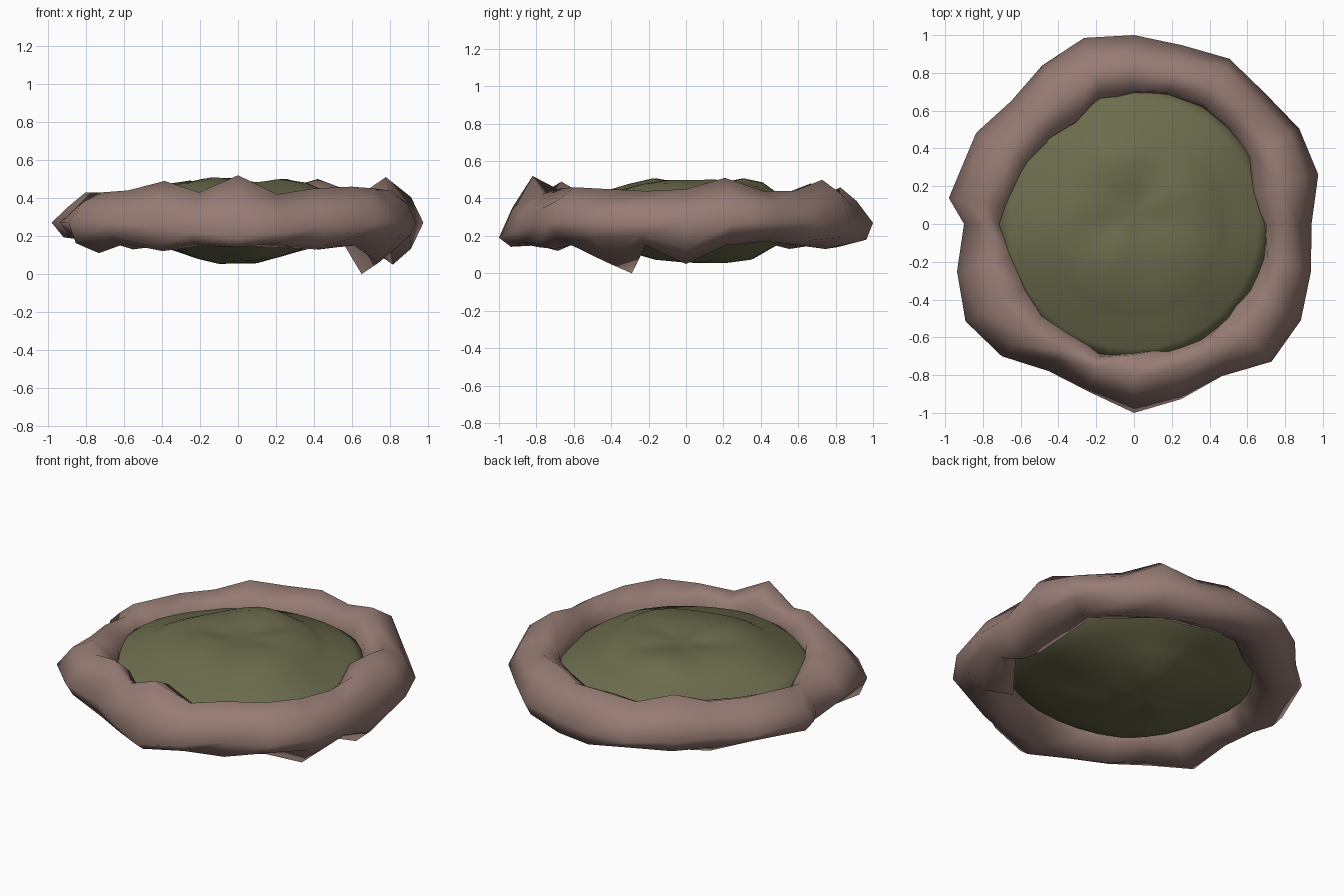
import bpy, bmesh, math, random

if "Cube" in bpy.data.objects:
    bpy.data.objects.remove(bpy.data.objects["Cube"])

random.seed(4)


def material(name, color):
    m = bpy.data.materials.new(name)
    m.diffuse_color = color
    m.use_nodes = True
    m.node_tree.nodes["Principled BSDF"].inputs["Base Color"].default_value = m.diffuse_color
    return m


def finish(name, bm, mat):
    bmesh.ops.recalc_face_normals(bm, faces=bm.faces[:])
    me = bpy.data.meshes.new(name)
    bm.to_mesh(me)
    bm.free()
    me.materials.append(mat)
    for p in me.polygons:
        p.use_smooth = True
    ob = bpy.data.objects.new(name, me)
    bpy.context.collection.objects.link(ob)
    return ob


def bridge(bm, a, b):
    n = len(a)
    for k in range(n):
        bm.faces.new((a[k], a[(k + 1) % n], b[(k + 1) % n], b[k]))


# Rim outlines sampled every 15 degrees, counter-clockwise from +x
outer = [.94, 1.01, 1.01, .98, 1.01, .98, 1.0, 1.02, .97, .92, .965, .96,
         .90, .97, 1.03, .99, .90, .92, 1.0, .96, .93, 1.03, 1.02, .97]
inner = [.69, .64, .69, .70, .71, .70, .69, .67, .61, .64, .62, .67,
         .70, .67, .66, .69, .68, .70, .68, .68, .70, .70, .69, .70]
top = [.45, .51, .44, .44, .50, .44, .46, .44, .48, .43, .43, .43,
       .40, .43, .43, .44, .49, .43, .52, .42, .45, .46, .45, .44]
bottom = [.05, .15, .17, .15, .13, .14, .15, .17, .15, .13, .17, .18,
          .16, .17, .11, .16, .12, .15, .15, .14, .13, .15, .13, .15]

# Lumpy crust rim: craggy eight-sided section swept round the ring
SIDES = 8
bm = bmesh.new()
rings = []
for i, (o, n, t, b) in enumerate(zip(outer, inner, top, bottom)):
    # one spoke on the left side is turned to where the outline juts out
    a = math.radians(172 if i == 11 else 15 * i)
    if i == 11:
        o = .99
    rm, zm = (o + n) / 2, .29
    loop = []
    for k in range(SIDES):
        p = 2 * math.pi * k / SIDES
        c, s = math.cos(p), math.sin(p)
        r = rm + c * (o - n) / 2 - .02 * max(0, s)
        z = zm + s * ((t - zm) if s > 0 else (zm - b))
        z -= (.02 + .08 * max(0, -math.sin(a)) ** 12) * max(0, c)
        if k % 2:
            r += random.uniform(-.03, .01)
            z += random.uniform(-.02, .02) - (.015 if s > 0 else -.015)
        loop.append(bm.verts.new((r * math.cos(a), r * math.sin(a), z)))
    rings.append(loop)
for i in range(len(rings)):
    bridge(bm, rings[i - 1], rings[i])
# Drip hanging to the ground under the front right
rings[22][5].co = (.65, -.29, 0)
rings[22][6].co.z = .06
finish("crust_rim", bm, material("crust", (.31, .20, .175, 1)))

# Filling: (radius, height, shift in y, width in x) of raised plateau and bowl
profile = [(.14, .48, .05, 1), (.26, .495, .06, 1), (.38, .47, .04, 1), (.47, .435, 0, 1),
           (.53, .40, 0, 1), (.66, .365, 0, 1), (.75, .30, 0, 1), (.67, .235, 0, 1),
           (.55, .19, .02, 1), (.42, .14, .06, .9), (.27, .085, .1, .8), (.12, .06, .1, .9)]
N = 32
bm = bmesh.new()
loops = []
for r, z, dy, sx in profile:
    loop = []
    for k in range(N):
        a = 2 * math.pi * k / N
        lump = .010 * math.sin(3 * a + 7 * r) + .006 * math.sin(5 * a - 4 * r)
        lump *= min(1, r / .3)
        loop.append(bm.verts.new((r * sx * math.cos(a), r * math.sin(a) + dy, z + lump)))
    loops.append(loop)
for a, b in zip(loops, loops[1:]):
    bridge(bm, a, b)
for loop, y, z in ((loops[0], .05, .47), (loops[-1], .1, .055)):
    c = bm.verts.new((0, y, z))
    for k in range(N):
        bm.faces.new((loop[k], loop[(k + 1) % N], c))
finish("filling", bm, material("filling_green", (.15, .15, .075, 1)))
